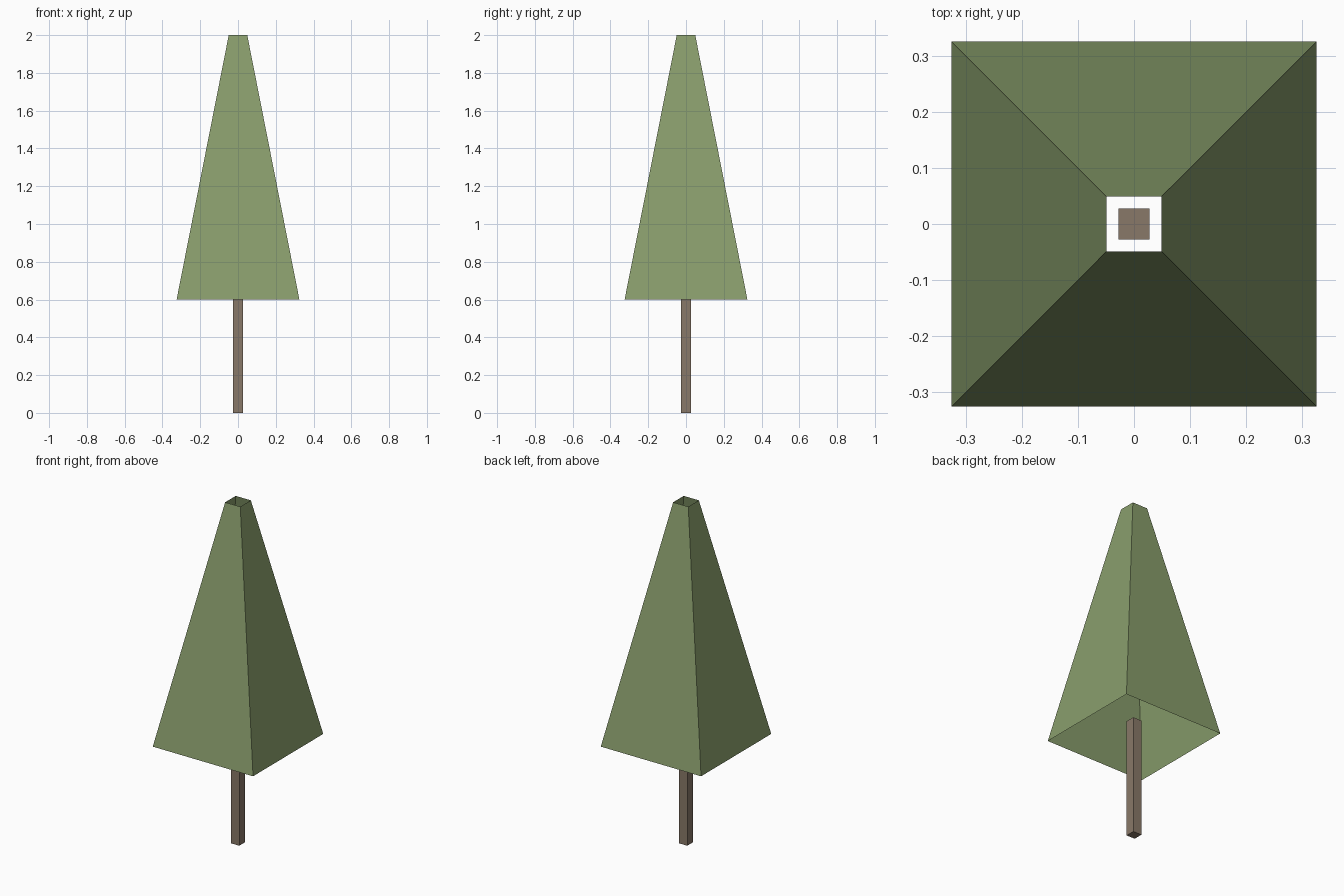
import bpy, bmesh

if "Cube" in bpy.data.objects:
    bpy.data.objects.remove(bpy.data.objects["Cube"])


def material(name, color):
    mat = bpy.data.materials.new(name)
    mat.diffuse_color = color
    mat.use_nodes = True
    mat.node_tree.nodes["Principled BSDF"].inputs["Base Color"].default_value = mat.diffuse_color
    return mat


def square_prism(name, r_bottom, r_top, z0, z1, mat, caps):
    """Four-sided tapered prism, sides aligned with x and y."""
    bm = bmesh.new()
    corners = [(-1, -1), (1, -1), (1, 1), (-1, 1)]
    low = [bm.verts.new((x * r_bottom, y * r_bottom, z0)) for x, y in corners]
    high = [bm.verts.new((x * r_top, y * r_top, z1)) for x, y in corners]
    for i in range(4):
        j = (i + 1) % 4
        bm.faces.new((low[i], low[j], high[j], high[i]))
    if caps:
        bm.faces.new(low[::-1])
        bm.faces.new(high)
    mesh = bpy.data.meshes.new(name)
    bm.to_mesh(mesh)
    bm.free()
    mesh.materials.append(mat)
    obj = bpy.data.objects.new(name, mesh)
    bpy.context.collection.objects.link(obj)
    return obj


green = material("foliage_green", (0.25, 0.34, 0.15, 1))
brown = material("trunk_brown", (0.25, 0.19, 0.14, 1))

# Trunk: closed post reaching a little way into the foliage
square_prism("trunk", 0.0275, 0.0275, 0.0, 0.7, brown, caps=True)

# Foliage: hollow tapered shell, open at top and bottom
square_prism("foliage", 0.325, 0.049, 0.6, 2.0, green, caps=False)
